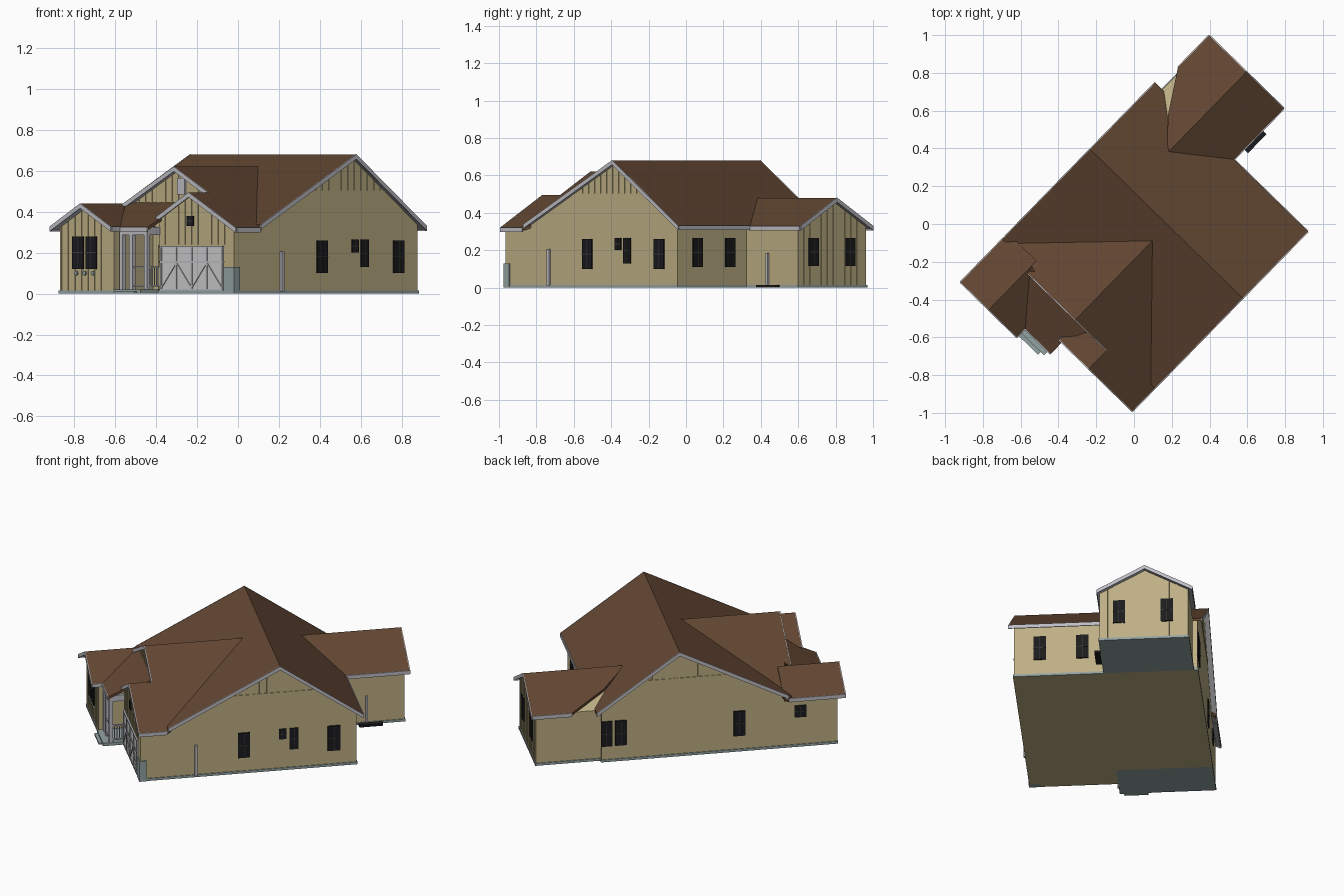
import bpy, bmesh, math
from mathutils import Vector as V

# The house is modelled square-on (u = depth, v = width) and turned about z.
TURN = math.radians(45.7)

def paint(name, r, g, b):
    m = bpy.data.materials.new(name)
    lin = [((c / 255 + 0.055) / 1.055) ** 2.4 for c in (r, g, b)]
    m.diffuse_color = (*lin, 1)
    return m

ROOF = paint("brown shingle", 98, 70, 50)
WALL = paint("tan siding", 189, 175, 132)
TRIM = paint("pale grey trim", 190, 190, 196)
DOOR = paint("garage door white", 205, 205, 205)
BASE = paint("blue grey concrete", 148, 163, 163)
DARK = paint("black window", 27, 27, 29)
BAR = paint("charcoal bars", 62, 62, 64)

def build(name, mat, prisms, under=None):
    """Each prism is (outline points, extrusion vector); under = material of downward faces."""
    bm = bmesh.new()
    for pts, ext in prisms:
        a = [bm.verts.new(p) for p in pts]
        b = [bm.verts.new(V(p) + V(ext)) for p in pts]
        n = len(a)
        bm.faces.new(a)
        bm.faces.new(b[::-1])
        for i in range(n):
            bm.faces.new((a[i], b[i], b[(i + 1) % n], a[(i + 1) % n]))
    bmesh.ops.recalc_face_normals(bm, faces=bm.faces)
    for f in bm.faces:
        if under and f.normal.z < -0.5:
            f.material_index = 1
    me = bpy.data.meshes.new(name)
    bm.to_mesh(me)
    bm.free()
    me.materials.append(mat)
    if under:
        me.materials.append(under)
    ob = bpy.data.objects.new(name, me)
    ob.rotation_euler.z = TURN
    bpy.context.collection.objects.link(ob)
    return ob

def box(u0, u1, v0, v1, z0, z1):
    return [(u0, v0, z0), (u1, v0, z0), (u1, v1, z0), (u0, v1, z0)], (0, 0, z1 - z0)

# Roof heights
def main_z(u): return 0.68 - (0.515 * (0.121 - u) if u < 0.121 else 0.71 * (u - 0.121))
def big_z(v): return 0.62 - (0.54 * (-0.132 - v) if v < -0.132 else 0.522 * (v + 0.132))
def garage_z(v): return 0.494 - 0.54 * abs(v + 0.364)
def wing_z(v): return 0.44 - 0.545 * abs(v - 0.233)
def rear_z(v): return 0.48 - 0.545 * abs(v - 0.136)
def porch_z(u): return 0.325 + 0.48 * (u + 0.80)

# Wall blocks: gable profiles pushed along one axis
Z0, GAP = 0.015, 0.018
def block_u(name, u0, u1, v0, vm, v1, h):
    pts = [(u0, v0, Z0), (u0, v1, Z0)] + [(u0, v, h(v) - GAP) for v in (v1, vm, v0)]
    build(name, WALL, [(pts, (u1 - u0, 0, 0))])

pts = [(-0.54, -0.66, Z0), (0.58, -0.66, Z0)] + [(u, -0.66, main_z(u) - GAP) for u in (0.58, 0.121, -0.54)]
build("main_walls", WALL, [(pts, (0, 1.075, 0))])
block_u("front_gable_walls", -0.55, 0.0, -0.655, -0.132, 0.41, big_z)
block_u("garage_walls", -0.705, -0.5, -0.66, -0.364, -0.15, garage_z)
block_u("left_wing_walls", -0.82, -0.5, 0.045, 0.233, 0.415, wing_z)
block_u("rear_wing_walls", 0.5, 0.965, -0.13, 0.136, 0.39, rear_z)

# Foundations
build("main_foundation", BASE, [box(-0.55, 0.585, -0.665, 0.42, 0, Z0),
                                box(-0.71, -0.55, -0.665, -0.145, 0, Z0)], under=WALL)
build("wing_foundations", BASE, [box(-0.825, -0.55, 0.04, 0.42, 0, Z0),
                                 box(0.585, 0.97, -0.135, 0.395, 0, Z0)])
build("porch_slab", BASE, [box(-0.83, -0.55, -0.145, 0.04, 0, 0.02),
                           box(-0.85, -0.83, -0.12, 0.02, 0, 0.01)])

# Roof slopes
def slope(name, uv, h):
    build(name, ROOF, [([(u, v, h(u, v)) for u, v in uv], (0, 0, -0.016))], under=TRIM)

hm = lambda u, v: main_z(u)
hb = lambda u, v: big_z(v)
hg = lambda u, v: garage_z(v)
hw = lambda u, v: wing_z(v)
hr = lambda u, v: rear_z(v)
slope("main_roof_front", [(-0.545, -0.686), (0.121, -0.686), (0.121, 0.442), (-0.545, 0.442)], hm)
slope("main_roof_rear", [(0.121, -0.686), (0.614, -0.686), (0.614, 0.442), (0.121, 0.442)], hm)
slope("front_roof_right", [(-0.715, -0.686), (-0.54, -0.686), (0.03, -0.132), (-0.58, -0.132),
                           (-0.58, -0.364), (-0.715, -0.364)], hb)
slope("front_roof_left", [(-0.58, -0.132), (0.03, -0.132), (-0.52, 0.442), (-0.58, 0.442)], hb)
slope("garage_roof_left", [(-0.715, -0.364), (-0.545, -0.364), (-0.545, -0.14), (-0.715, -0.14)], hg)
slope("left_wing_roof_left", [(-0.862, 0.233), (-0.5, 0.233), (-0.5, 0.442), (-0.862, 0.442)], hw)
slope("left_wing_roof_right", [(-0.862, 0.233), (-0.54, 0.233), (-0.54, 0.025), (-0.862, 0.025)], hw)
slope("rear_wing_roof_right", [(0.39, 0.136), (0.992, 0.136), (0.992, -0.141), (0.6, -0.141)], hr)
slope("rear_wing_roof_left", [(0.39, 0.136), (0.992, 0.136), (0.992, 0.412), (0.755, 0.412), (0.541, 0.276)], hr)
slope("porch_roof", [(-0.80, 0.025), (-0.80, -0.165), (-0.70, -0.165), (-0.545, -0.24), (-0.545, 0.235)],
      lambda u, v: porch_z(u))

# Rake and eave boards
def board(p, q, h, out):
    a, b = V((*p, h(*p) + 0.001)), V((*q, h(*q) + 0.001))
    drop = V((0, 0, -0.024))
    return [a, b, b + drop, a + drop], out

L, R, F, B = (0, 0.005, 0), (0, -0.005, 0), (-0.005, 0, 0), (0.005, 0, 0)
build("rake_boards", TRIM, [
    board((-0.545, -0.686), (0.121, -0.686), hm, R), board((0.121, -0.686), (0.614, -0.686), hm, R),
    board((-0.525, 0.442), (0.121, 0.442), hm, L), board((0.121, 0.442), (0.614, 0.442), hm, L),
    board((-0.58, -0.364), (-0.58, -0.132), hb, F), board((-0.58, -0.132), (-0.58, 0.22), hb, F),
    board((-0.715, -0.686), (-0.715, -0.364), hg, F), board((-0.715, -0.364), (-0.715, -0.14), hg, F),
    board((-0.862, 0.025), (-0.862, 0.233), hw, F), board((-0.862, 0.233), (-0.862, 0.442), hw, F),
    board((0.992, -0.141), (0.992, 0.136), hr, B), board((0.992, 0.136), (0.992, 0.412), hr, B)])
build("eave_boards", TRIM, [
    board((-0.715, -0.686), (-0.55, -0.686), hb, R), board((0.614, -0.686), (0.614, -0.141), hm, B),
    board((0.614, -0.141), (0.992, -0.141), hr, R), board((0.755, 0.412), (0.992, 0.412), hr, L),
    board((-0.862, 0.442), (-0.53, 0.442), hw, L), board((-0.862, 0.025), (-0.80, 0.025), hw, R),
    board((-0.80, 0.025), (-0.80, -0.165), lambda u, v: porch_z(u), F)])

# Board-and-batten strips following the gable tops
def battens(name, axis, pos, lo, hi, h, z0, step=0.045):
    out = []
    for i in range(1, int((hi - lo) / step) + 1):
        t = lo + i * step
        top = h(t) - GAP
        if top > z0 + 0.01 and t < hi:
            s = (t - 0.004, t + 0.004)
            p = (pos - 0.003, pos + 0.003)
            out.append(box(*p, *s, z0, top) if axis == "u" else box(*s, *p, z0, top))
    build(name, WALL, out)

battens("left_wing_battens", "u", -0.82, 0.045, 0.415, wing_z, Z0)
battens("garage_battens", "u", -0.705, -0.64, -0.15, garage_z, 0.24)
battens("front_gable_battens", "u", -0.55, -0.40, 0.24, big_z, 0.30)
battens("rear_wing_battens", "u", 0.965, -0.13, 0.39, rear_z, Z0)
battens("right_gable_battens", "v", -0.66, -0.22, 0.40, main_z, 0.50)
battens("left_gable_battens", "v", 0.415, -0.22, 0.40, main_z, 0.50)
build("gable_bands", WALL, [box(-0.2, 0.35, -0.664, -0.66, 0.496, 0.503),
                            box(-0.2, 0.35, 0.415, 0.419, 0.496, 0.503)])

# Plate standing on a wall: side = (axis, position, outward sign)
def plate(side, c, w, z0, z1, t):
    axis, pos, sgn = side
    p = sorted((pos - 0.002 * sgn, pos + t * sgn))
    s = (c - w / 2, c + w / 2)
    return box(*p, *s, z0, z1) if axis == "u" else box(*s, *p, z0, z1)

RIGHT, LEFT = ("v", -0.66, -1), ("v", 0.415, 1)
REAR, REAR_END, REAR_LEFT = ("u", 0.58, 1), ("u", 0.965, 1), ("v", 0.39, 1)
FRONT, GARAGE, GABLE = ("u", -0.82, -1), ("u", -0.705, -1), ("u", -0.55, -1)

windows = [
    (RIGHT, -0.09, 0.072, 0.10, 0.26), (RIGHT, 0.14, 0.045, 0.20, 0.265), (RIGHT, 0.207, 0.052, 0.13, 0.265),
    (RIGHT, 0.445, 0.075, 0.10, 0.26), (REAR, -0.508, 0.072, 0.11, 0.265), (REAR, -0.258, 0.072, 0.11, 0.265),
    (REAR_END, -0.015, 0.072, 0.115, 0.265), (REAR_END, 0.265, 0.072, 0.115, 0.265),
    (LEFT, 0.55, 0.068, 0.10, 0.26), (LEFT, 0.465, 0.068, 0.10, 0.26), (LEFT, -0.24, 0.07, 0.10, 0.26),
    (LEFT, -0.60, 0.07, 0.19, 0.265), (FRONT, 0.289, 0.072, 0.12, 0.28), (FRONT, 0.198, 0.072, 0.12, 0.28),
    (GARAGE, -0.366, 0.045, 0.33, 0.38)]
build("window_panes", DARK, [plate(s, c, w, a, b, 0.007) for s, c, w, a, b in windows])
build("window_bars", BAR, [plate(s, c, w, (a + b) / 2 - 0.002, (a + b) / 2 + 0.002, 0.009) for s, c, w, a, b in windows]
      + [plate(s, c, 0.003, a, b, 0.008) for s, c, w, a, b in windows])
build("gable_vent", TRIM, [plate(GABLE, -0.155, 0.05, 0.485, 0.565, 0.009)])

# Garage door: four leaves with cross braces
leaf = 0.415 / 4
build("garage_door", DOOR, [plate(GARAGE, -0.378, 0.415, 0.015, 0.23, 0.006)])
rails = [plate(GARAGE, -0.378, 0.43, z, z + 0.008, 0.01) for z in (0.015, 0.15, 0.225)]
for i in range(5):
    rails.append(plate(GARAGE, -0.585 + i * leaf, 0.010, 0.015, 0.23, 0.01))
for i in range(4):
    a = -0.585 + i * leaf
    b = a + leaf
    if i % 2:
        a, b = b, a
    rails.append(([(-0.715, a, 0.022), (-0.715, b, 0.146), (-0.715, b, 0.156), (-0.715, a, 0.032)], (0.005, 0, 0)))
build("garage_door_frames", TRIM, rails)
build("stone_wainscot", BASE, [box(-0.712, -0.67, -0.668, -0.595, 0, 0.13)])

# Porch: posts, header beams, railing, front door
posts = [box(-0.795, -0.773, v, v + 0.022, 0.02, 0.31) for v in (0.012, -0.055, -0.155)]
beams = [box(-0.795, -0.773, -0.155, 0.034, 0.287, 0.312), box(-0.795, -0.70, -0.155, -0.135, 0.287, 0.325)]
build("porch_posts", TRIM, posts)
build("porch_beams", TRIM, beams)
rail = [box(-0.785, -0.705, -0.150, -0.140, z, z + 0.008) for z in (0.035, 0.125)]
rail += [box(-0.78 + i * 0.015, -0.775 + i * 0.015, -0.147, -0.142, 0.035, 0.13) for i in range(6)]
rail += [box(-0.789, -0.780, -0.14, -0.05, z, z + 0.008) for z in (0.035, 0.125)]
build("porch_railing", TRIM, rail)
build("front_door", DARK, [plate(GABLE, -0.05, 0.10, 0.02, 0.24, 0.008)])

# Small extras: downspouts, rear step, wall rosettes
build("downspouts", TRIM, [plate(RIGHT, -0.375, 0.016, 0.01, 0.205, 0.014),
                           plate(("v", -0.13, -1), 0.74, 0.014, 0.015, 0.185, 0.012)])
build("rear_step", DARK, [box(0.69, 0.83, -0.17, -0.13, 0, 0.014)])
discs = [([(-0.821, v + 0.011 * math.cos(k * math.pi / 4), 0.10 + 0.011 * math.sin(k * math.pi / 4))
           for k in range(8)], (-0.008, 0, 0)) for v in (0.30, 0.243, 0.186)]
build("wall_rosettes", BASE, discs)
